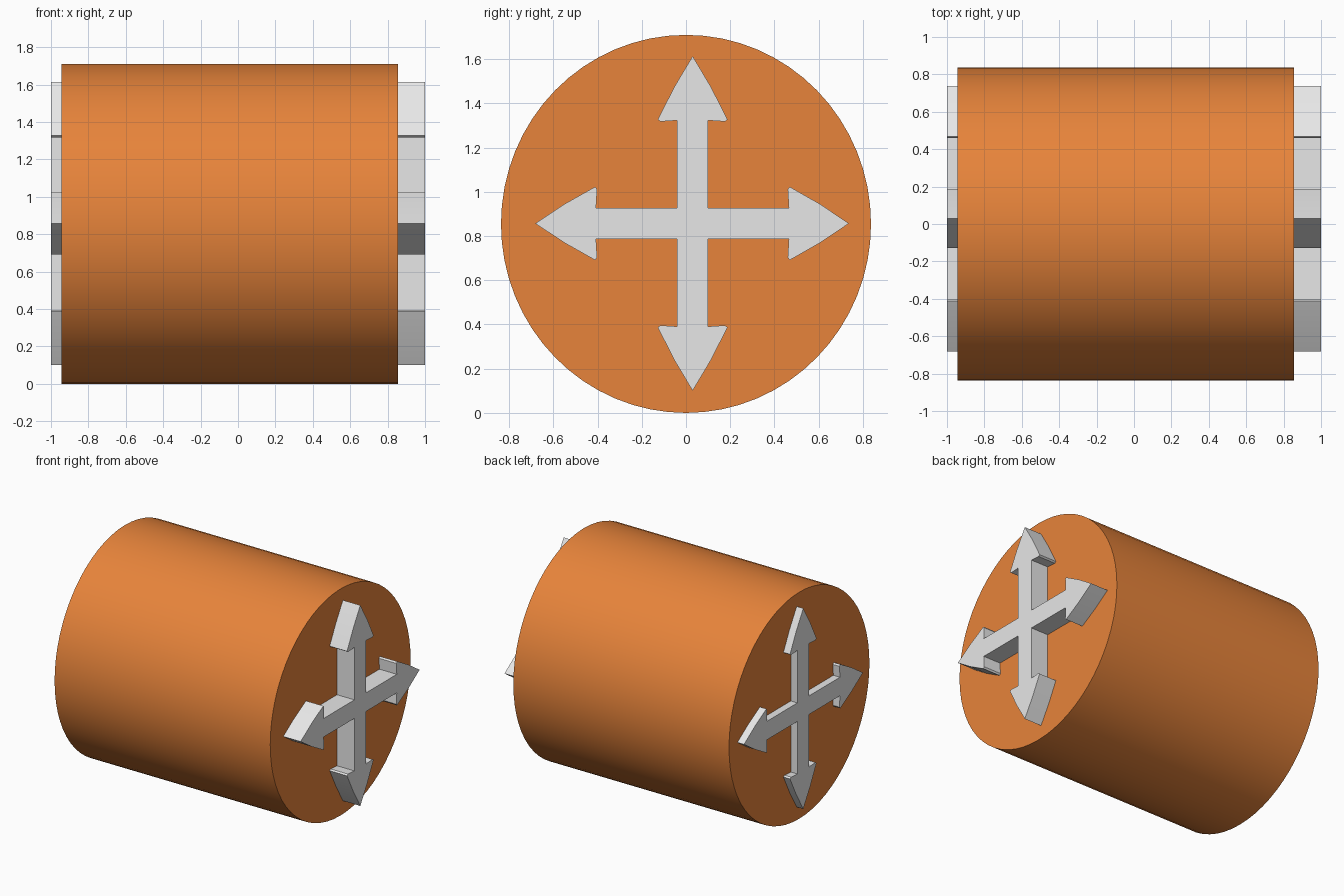
import bpy, bmesh, math

if "Cube" in bpy.data.objects:
    bpy.data.objects.remove(bpy.data.objects["Cube"])


def material(name, rgb):
    m = bpy.data.materials.new(name)
    m.diffuse_color = (*rgb, 1)
    m.use_nodes = True
    m.node_tree.nodes["Principled BSDF"].inputs["Base Color"].default_value = m.diffuse_color
    return m


def prism(name, profile, x0, x1, mat, angle):
    """Extrude a closed (y, z) outline along x."""
    bm = bmesh.new()
    face = bm.faces.new([bm.verts.new((x0, y, z)) for y, z in profile])
    ext = bmesh.ops.extrude_face_region(bm, geom=[face])["geom"]
    moved = [g for g in ext if isinstance(g, bmesh.types.BMVert)]
    bmesh.ops.translate(bm, verts=moved, vec=(x1 - x0, 0, 0))
    bmesh.ops.recalc_face_normals(bm, faces=bm.faces)
    me = bpy.data.meshes.new(name)
    bm.to_mesh(me)
    bm.free()
    me.materials.append(mat)
    ob = bpy.data.objects.new(name, me)
    bpy.context.collection.objects.link(ob)
    bpy.context.view_layer.objects.active = ob
    ob.select_set(True)
    bpy.ops.object.shade_smooth_by_angle(angle=math.radians(angle))
    ob.select_set(False)


orange = material("orange", (0.8, 0.23, 0.043))
grey = material("light grey", (0.8, 0.8, 0.8))

# Drum: slightly tall round body
N = 64
drum = [(0.837 * math.cos(2 * math.pi * i / N),
         0.855 + 0.855 * math.sin(2 * math.pi * i / N)) for i in range(N)]
prism("drum", drum, -0.945, 0.855, orange, 40)

# Four-way arrow cross running through the drum and standing out at both ends
CY, CZ = 0.03, 0.857
arms = [  # direction, tip distance, head base distance, head half width
    ((1, 0), 0.707, 0.435, 0.166),
    ((0, 1), 0.757, 0.466, 0.158),
    ((-1, 0), 0.712, 0.437, 0.166),
    ((0, -1), 0.757, 0.466, 0.158),
]
SHAFT = 0.07
cross = []
for (dy, dz), tip, base, half in arms:
    mid = (tip + base) / 2 + 0.005
    right = [(SHAFT, -SHAFT), (base, -SHAFT), (base - 0.005, -half + 0.012),
             (base + 0.004, -half), (mid, -half * 0.53)]
    outline = right + [(tip, 0)] + [(a, -b) for a, b in reversed(right[1:])]
    cross += [(CY + a * dy - b * dz, CZ + a * dz + b * dy) for a, b in outline]
prism("arrow_cross", cross, -1.0, 1.0, grey, 30)
